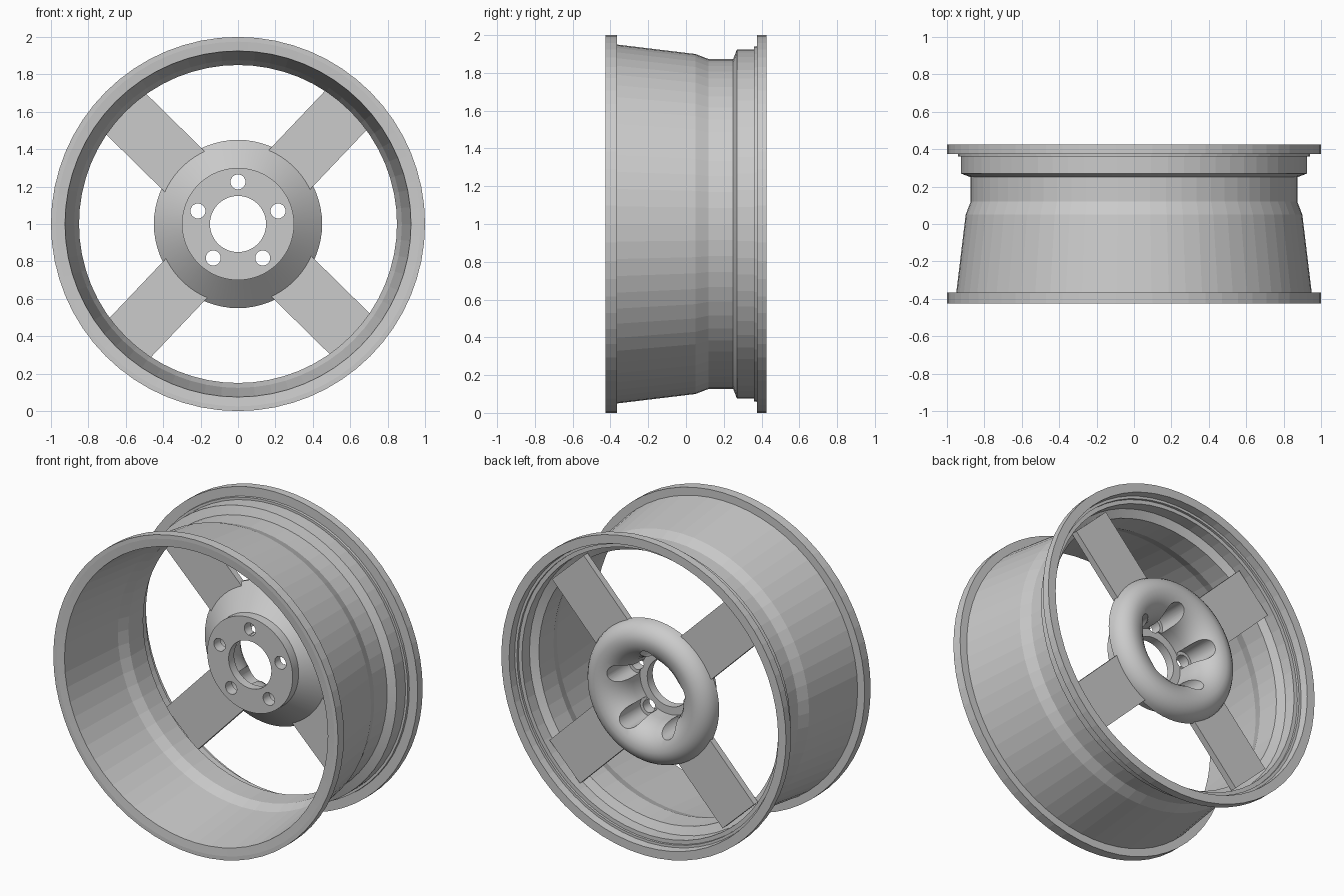
import bpy, bmesh
from math import sin, cos, pi, radians
from mathutils import Matrix, Vector

if "Cube" in bpy.data.objects:
    bpy.data.objects.remove(bpy.data.objects["Cube"])

CENTRE = Vector((0, 0, 1))


def finish(name, bm):
    bmesh.ops.recalc_face_normals(bm, faces=bm.faces)
    me = bpy.data.meshes.new(name)
    bm.to_mesh(me)
    bm.free()
    ob = bpy.data.objects.new(name, me)
    bpy.context.collection.objects.link(ob)
    return ob


def activate(ob):
    bpy.ops.object.select_all(action='DESELECT')
    ob.select_set(True)
    bpy.context.view_layer.objects.active = ob


def lathe(name, profile, n):
    """Spin a closed (y, radius) profile around the wheel axis."""
    bm = bmesh.new()
    rings = []
    for i in range(n):
        a = 2 * pi * i / n
        rings.append([bm.verts.new(CENTRE + Vector((r * cos(a), y, r * sin(a))))
                      for y, r in profile])
    m = len(profile)
    for i in range(n):
        p, q = rings[i], rings[(i + 1) % n]
        for j in range(m):
            k = (j + 1) % m
            bm.faces.new((p[j], p[k], q[k], q[j]))
    return finish(name, bm)


def bolt_cutters(name, radius, y0, y1):
    """Five cylinders on the bolt circle."""
    bm = bmesh.new()
    for i in range(5):
        a = pi / 2 + i * 2 * pi / 5
        pos = CENTRE + Vector((0.225 * cos(a), (y0 + y1) / 2, 0.225 * sin(a)))
        bmesh.ops.create_cone(bm, cap_ends=True, segments=32, radius1=radius,
                              radius2=radius, depth=y1 - y0,
                              matrix=Matrix.Translation(pos) @ Matrix.Rotation(pi / 2, 4, 'X'))
    ob = finish(name, bm)
    ob.hide_render = True
    return ob


# Rim barrel with both flanges
rim = lathe("rim", [
    (-0.425, 1.0), (-0.365, 1.0), (-0.365, 0.95), (0.05, 0.90), (0.12, 0.873),
    (0.25, 0.873), (0.27, 0.925), (0.375, 0.925), (0.375, 1.0), (0.425, 1.0),
    (0.425, 0.945), (0.36, 0.94), (0.36, 0.90), (0.285, 0.90), (0.262, 0.85),
    (0.115, 0.85), (0.045, 0.876), (-0.42, 0.925), (-0.425, 0.975)], 64)
activate(rim)
bpy.ops.object.shade_smooth_by_angle(angle=radians(4))

# Hub: flat mounting face in front, rounded bowl behind
outer = [(0.31 + 0.11 * sin(t), 0.345 + 0.105 * cos(t))
         for t in [radians(d) for d in range(0, 91, 15)]]
bowl = [(0.25 + 0.17 * cos(t), 0.345 - 0.145 * sin(t))
        for t in [radians(d) for d in range(15, 91, 15)]]
hub = lathe("hub", [(0.12, 0.15), (0.12, 0.30), (0.18, 0.30)] + outer + bowl +
            [(0.175, 0.20), (0.175, 0.15)], 64)

# Bolt holes and their wider pockets in the bowl
for cutter in (bolt_cutters("bolt_hole_cutter", 0.04, 0.0, 0.3),
               bolt_cutters("bolt_pocket_cutter", 0.06, 0.185, 0.6)):
    mod = hub.modifiers.new("cut", 'BOOLEAN')
    mod.operation = 'DIFFERENCE'
    mod.solver = 'EXACT'
    mod.object = cutter
    activate(hub)
    bpy.ops.object.modifier_apply(modifier=mod.name)
    bpy.data.objects.remove(cutter)
activate(hub)
bpy.ops.object.shade_smooth_by_angle(angle=radians(30))

# Four flat spokes
for i, deg in enumerate((46.5, 135.5, 226.5, 315.5)):
    bm = bmesh.new()
    bmesh.ops.create_cube(bm, size=1)
    place = (Matrix.Translation(CENTRE) @ Matrix.Rotation(-radians(deg), 4, 'Y')
             @ Matrix.Translation((0.635, 0.31, 0)) @ Matrix.Diagonal((0.47, 0.04, 0.305, 1)))
    bmesh.ops.transform(bm, matrix=place, verts=bm.verts)
    finish(f"spoke_{i + 1}", bm)
